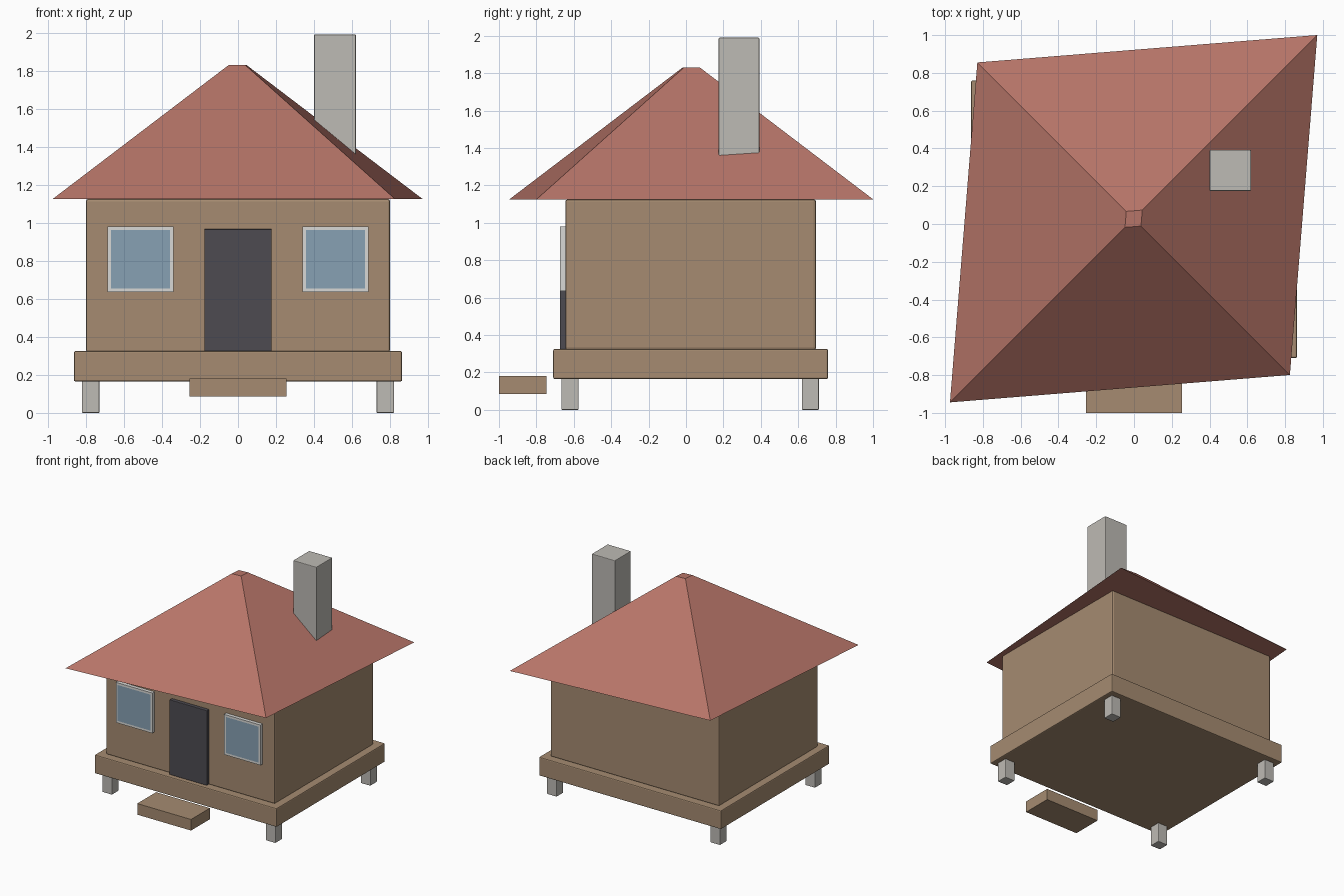
import bpy
import bmesh
from math import pi
from mathutils import Matrix, Vector

cube = bpy.data.objects.get("Cube")
if cube:
    bpy.data.objects.remove(cube, do_unlink=True)


def material(name, *srgb):
    color = [(c / 255) ** 2.2 for c in srgb] + [1.0]
    mat = bpy.data.materials.new(name)
    mat.use_nodes = True
    mat.diffuse_color = color
    bsdf = next(n for n in mat.node_tree.nodes if n.type == 'BSDF_PRINCIPLED')
    bsdf.inputs["Base Color"].default_value = color
    bsdf.inputs["Roughness"].default_value = 0.8
    return mat


WOOD = material("tan wood", 164, 138, 112)
ROOF = material("terracotta", 181, 116, 104)
STONE = material("light grey stone", 188, 185, 179)
DOOR = material("charcoal", 78, 76, 82)
FRAME = material("off white", 216, 216, 213)
GLASS = material("blue glass", 134, 160, 178)


def finish(bm, name, *mats):
    mesh = bpy.data.meshes.new(name)
    bm.to_mesh(mesh)
    bm.free()
    for mat in mats:
        mesh.materials.append(mat)
    obj = bpy.data.objects.new(name, mesh)
    bpy.context.collection.objects.link(obj)
    return obj


def box_mesh(low, high):
    low, high = Vector(low), Vector(high)
    bm = bmesh.new()
    matrix = Matrix.Translation((low + high) / 2) @ Matrix.Diagonal(high - low).to_4x4()
    bmesh.ops.create_cube(bm, size=1, matrix=matrix)
    return bm


def box(name, low, high, mat, bevel=0.0):
    obj = finish(box_mesh(low, high), name, mat)
    if bevel:
        mod = obj.modifiers.new("soft edges", 'BEVEL')
        mod.width = bevel
        mod.segments = 2
    return obj


# Platform, walls and entrance step
box("platform", (-0.863, -0.71, 0.165), (0.863, 0.76, 0.325), WOOD, 0.008)
box("walls", (-0.8, -0.645, 0.32), (0.8, 0.695, 1.125), WOOD, 0.012)
box("step", (-0.255, -1.0, 0.085), (0.255, -0.745, 0.18), WOOD)

# Four stone posts
for side, x in (("left", 0.775), ("right", -0.775)):
    for end, y in (("front", -0.62), ("back", 0.665)):
        box(f"{end}_{side}_post", (x - 0.046, y - 0.046, 0),
            (x + 0.046, y + 0.046, 0.18), STONE, 0.005)

# Door
box("door", (-0.177, -0.675, 0.325), (0.177, -0.635, 0.967), DOOR, 0.004)

# Windows: the front face is inset to make the glass
for side, x in (("left", 0.513), ("right", -0.513)):
    bm = box_mesh((x - 0.173, -0.675, 0.635), (x + 0.173, -0.635, 0.98))
    bm.normal_update()
    front = min(bm.faces, key=lambda f: f.normal.y)
    bmesh.ops.inset_individual(bm, faces=[front], thickness=0.026)
    front.material_index = 1
    finish(bm, f"{side}_window", FRAME, GLASS)

# Skewed pyramid roof, stretched along one diagonal
bm = bmesh.new()
bmesh.ops.create_cone(
    bm, cap_ends=True, segments=4, radius1=1, radius2=0.047, depth=0.705,
    matrix=Matrix.Translation((-0.002, 0.028, 1.478))
    @ Matrix.Rotation(pi / 4, 4, 'Z')
    @ Matrix.Diagonal((1.375, 1.17, 1, 1)))
finish(bm, "roof", ROOF)

# Chimney
box("chimney", (0.4, 0.175, 1.15), (0.62, 0.392, 1.99), STONE, 0.005)
